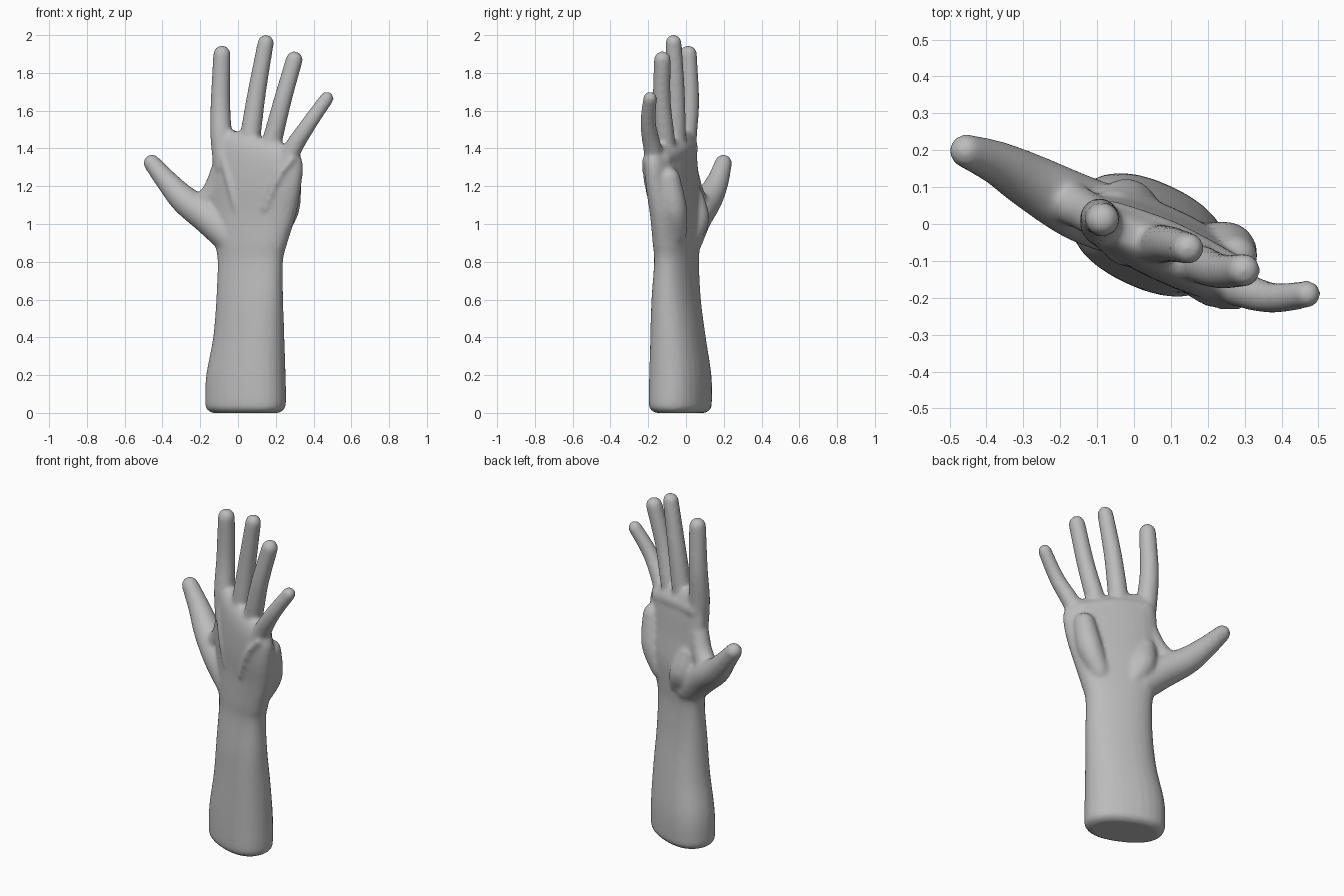
import bpy
import bmesh
from math import cos, sin, pi, radians, sqrt
from mathutils import Vector

cube = bpy.data.objects.get("Cube")
if cube:
    bpy.data.objects.remove(cube)

SIDES = 28
TURN = radians(-25)            # the palm is turned about the upright axis


def smooth_rows(rows, steps=6):
    """Catmull-Rom interpolation through rows of numbers."""
    out = []
    last = len(rows) - 1
    for i in range(last):
        p0, p1, p2, p3 = (rows[min(max(i + k, 0), last)] for k in (-1, 0, 1, 2))
        for s in range(steps):
            t = s / steps
            out.append([0.5 * (2 * b + (c - a) * t
                               + (2 * a - 5 * b + 4 * c - d) * t * t
                               + (3 * b - a - 3 * c + d) * t ** 3)
                        for a, b, c, d in zip(p0, p1, p2, p3)])
    out.append(list(rows[last]))
    return out


def loft(bm, rings):
    """Skin a closed volume over rings of (centre, half-axis, half-axis, roundness)."""
    loops = []
    for centre, u, v, power in rings:
        loop = []
        for k in range(SIDES):
            c, s = cos(2 * pi * k / SIDES), sin(2 * pi * k / SIDES)
            r = (abs(c) ** power + abs(s) ** power) ** (-1 / power)
            loop.append(bm.verts.new(centre + u * c * r + v * s * r))
        loops.append(loop)
    for low, high in zip(loops, loops[1:]):
        for k in range(SIDES):
            n = (k + 1) % SIDES
            bm.faces.new((low[k], low[n], high[n], high[k]))
    bm.faces.new(loops[0][::-1])
    bm.faces.new(loops[-1])


def digit(bm, rows, flat=1.0):
    """Round-ended tapering tube through rows of x, y, z, radius."""
    path = smooth_rows(rows)
    pts = [Vector(p[:3]) for p in path]
    side = Vector((cos(TURN), sin(TURN), 0))
    rings = []

    def ring(centre, axis, r):
        v = axis.cross(side).normalized()
        u = v.cross(axis).normalized()
        rings.append((centre, u * r, v * r * flat, 2))

    start = (pts[1] - pts[0]).normalized()
    end = (pts[-1] - pts[-2]).normalized()
    for h in (0.97, 0.8, 0.5):
        ring(pts[0] - start * path[0][3] * h, start, path[0][3] * sqrt(1 - h * h))
    for i, p in enumerate(pts):
        axis = pts[min(i + 1, len(pts) - 1)] - pts[max(i - 1, 0)]
        ring(p, axis.normalized(), path[i][3])
    for h in (0.3, 0.55, 0.75, 0.9, 0.98):
        ring(pts[-1] + end * path[-1][3] * h, end, path[-1][3] * sqrt(1 - h * h))
    loft(bm, rings)


bm = bmesh.new()

# Forearm, wrist and palm: x, y, z, half width, half thickness, slope
trunk = [
    (0.04, -0.03, 0.00, 0.185, 0.11, 0),
    (0.04, -0.03, 0.02, 0.214, 0.137, 0),
    (0.04, -0.03, 0.06, 0.222, 0.144, 0),
    (0.042, -0.03, 0.20, 0.218, 0.142, 0),
    (0.057, -0.042, 0.40, 0.196, 0.126, 0),
    (0.062, -0.052, 0.60, 0.186, 0.108, 0),
    (0.065, -0.05, 0.80, 0.184, 0.092, 0),
    (0.07, -0.05, 0.90, 0.205, 0.094, 0),
    (0.08, -0.05, 1.05, 0.245, 0.096, 0),
    (0.095, -0.07, 1.20, 0.257, 0.09, -0.05),
    (0.105, -0.08, 1.34, 0.26, 0.08, -0.15),
    (0.10, -0.08, 1.42, 0.25, 0.062, -0.22),
    (0.10, -0.08, 1.46, 0.215, 0.035, -0.25),
]
rings = []
for x, y, z, a, b, slope in smooth_rows(trunk):
    u = Vector((cos(TURN), sin(TURN), slope)) * a
    v = Vector((-sin(TURN), cos(TURN), 0)) * b
    rings.append((Vector((x, y, max(z, 0))), u, v, 2.3))
loft(bm, rings)

# Fingers, from index to little
fingers = [
    [(-0.07, -0.01, 1.30, 0.06), (-0.088, 0.0, 1.46, 0.058),
     (-0.093, 0.018, 1.65, 0.052), (-0.085, 0.012, 1.90, 0.046)],
    [(0.045, -0.06, 1.30, 0.055), (0.065, -0.055, 1.46, 0.055),
     (0.10, -0.055, 1.70, 0.049), (0.147, -0.066, 1.96, 0.043)],
    [(0.13, -0.10, 1.28, 0.055), (0.18, -0.11, 1.44, 0.053),
     (0.235, -0.128, 1.65, 0.048), (0.298, -0.125, 1.87, 0.045)],
    [(0.23, -0.15, 1.25, 0.055), (0.285, -0.175, 1.39, 0.05),
     (0.375, -0.20, 1.53, 0.042), (0.47, -0.19, 1.665, 0.037)],
]
for rows in fingers:
    digit(bm, rows)

# Thumb with its fleshy base
digit(bm, [(-0.03, 0.0, 0.92, 0.09), (-0.15, 0.045, 1.03, 0.09),
           (-0.28, 0.115, 1.125, 0.076), (-0.37, 0.165, 1.22, 0.06),
           (-0.455, 0.198, 1.322, 0.046)])

# Web of skin between thumb and index
digit(bm, [(-0.18, 0.06, 1.11, 0.06), (-0.13, 0.035, 1.18, 0.055),
           (-0.09, 0.01, 1.28, 0.055)])

# Palm pads on the thumb side and the little-finger side
digit(bm, [(0.02, 0.025, 0.94, 0.06), (-0.02, 0.045, 1.03, 0.078),
           (-0.05, 0.035, 1.14, 0.06)])
digit(bm, [(0.20, -0.05, 0.95, 0.055), (0.255, -0.065, 1.08, 0.07),
           (0.275, -0.09, 1.24, 0.06)])

# Pad below the finger roots
digit(bm, [(-0.07, 0.01, 1.40, 0.056), (0.09, -0.045, 1.385, 0.056),
           (0.25, -0.13, 1.34, 0.056)])

# Tendons on the back of the hand
for rows in fingers:
    x, y, z, r = rows[1]
    digit(bm, [(x * 0.4 + 0.03, y * 0.4 - 0.10, 1.08, 0.02),
               (x * 0.7 + 0.01, y * 0.7 - 0.085, 1.24, 0.02),
               (x, y - 0.035, z - 0.05, 0.022)])

bmesh.ops.recalc_face_normals(bm, faces=bm.faces)
mesh = bpy.data.meshes.new("hand_and_forearm")
bm.to_mesh(mesh)
bm.free()

# One plain skin colour
grey = bpy.data.materials.new("plain grey")
grey.use_nodes = True
colour = (0.5, 0.5, 0.5, 1)
grey.diffuse_color = colour
grey.node_tree.nodes["Principled BSDF"].inputs["Base Color"].default_value = colour
mesh.materials.append(grey)

hand = bpy.data.objects.new("hand_and_forearm", mesh)
bpy.context.collection.objects.link(hand)
mesh.polygons.foreach_set("use_smooth", [True] * len(mesh.polygons))

# Fuse the volumes into one skin and soften the joins
fuse = hand.modifiers.new("fuse", "REMESH")
fuse.mode = "VOXEL"
fuse.voxel_size = 0.011
fuse.use_smooth_shade = True
soften = hand.modifiers.new("soften", "SMOOTH")
soften.factor = 0.5
soften.iterations = 9
